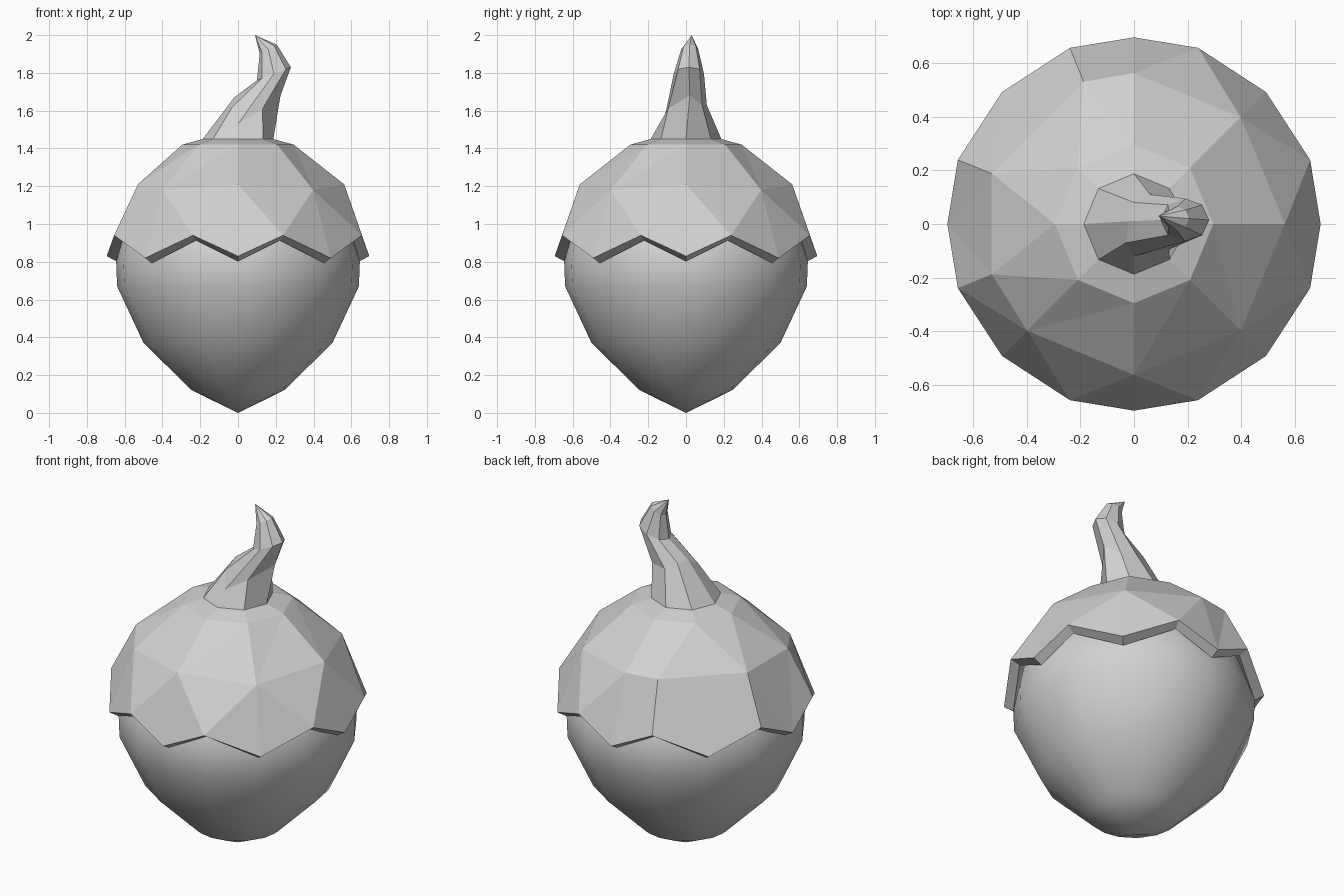
import bpy
import bmesh
from math import cos, sin, radians
from mathutils import Vector

cube = bpy.data.objects.get("Cube")
if cube:
    bpy.data.objects.remove(cube)

GREY = (0.64, 0.64, 0.64, 1)
grey = bpy.data.materials.new("plain grey")
grey.use_nodes = True
grey.diffuse_color = GREY
grey.node_tree.nodes["Principled BSDF"].inputs["Base Color"].default_value = GREY

EIGHTHS = [45 * i for i in range(8)]
# Sixteen directions: the eighths plus a zigzag peak after each
SIXTEENTHS = [a for e in EIGHTHS for a in (e, e + (20 if e % 90 == 0 else 25))]


def polar(angle, radius, z):
    a = radians(angle)
    return Vector((radius * cos(a), radius * sin(a), z))


def add_ring(bm, points):
    return [bm.verts.new(p) for p in points]


def bridge(bm, low, high):
    """Quads between two rings with the same number of points."""
    n = len(low)
    for i in range(n):
        j = (i + 1) % n
        bm.faces.new((low[i], low[j], high[j], high[i]))


def fan(bm, ring, tip):
    for i in range(len(ring)):
        bm.faces.new((ring[i], ring[(i + 1) % len(ring)], tip))


def zip_rings(bm, low, low_angles, high, high_angles):
    """Triangles between rings of different counts, walking round by angle."""
    la, ha = low_angles + [360], high_angles + [360]
    i = j = 0
    while i < len(low) or j < len(high):
        a, b = low[i % len(low)], high[j % len(high)]
        step_high = j < len(high) and (i == len(low) or ha[j + 1] <= la[i + 1] + 1)
        if step_high:
            j += 1
            bm.faces.new((a, high[j % len(high)], b))
        else:
            i += 1
            bm.faces.new((a, low[i % len(low)], b))


def finish(bm, name, smooth=False):
    bmesh.ops.recalc_face_normals(bm, faces=bm.faces)
    for f in bm.faces:
        f.smooth = smooth
    mesh = bpy.data.meshes.new(name)
    bm.to_mesh(mesh)
    bm.free()
    mesh.materials.append(grey)
    obj = bpy.data.objects.new(name, mesh)
    bpy.context.collection.objects.link(obj)


# Nut: smooth sixteen-sided body with a pointed bottom
bm = bmesh.new()
profile = [(0.245, 0.12), (0.5, 0.37), (0.64, 0.67), (0.645, 0.8), (0.61, 0.97), (0.4, 1.15)]
rings = [add_ring(bm, [polar(a, r, z) for a in SIXTEENTHS]) for r, z in profile]
for low, high in zip(rings, rings[1:]):
    bridge(bm, low, high)
fan(bm, rings[0], bm.verts.new((0, 0, 0)))
fan(bm, rings[-1], bm.verts.new((0, 0, 1.2)))
finish(bm, "nut", smooth=True)

# Cap: faceted dome with a zigzag rim
bm = bmesh.new()
rim_points, lip_points, wall_points = [], [], []
for a in SIXTEENTHS:
    if a % 45:
        r, z = 0.698, 0.94
    else:
        r, z = 0.695, 0.83 if a % 90 == 0 else 0.82
    rim_points.append(polar(a, r, z))
    lip_points.append(polar(a, r - 0.05, z - 0.027))
    wall_points.append(polar(a, 0.58, 1.0))
rim = add_ring(bm, rim_points)
lip = add_ring(bm, lip_points)
bridge(bm, lip, rim)
bridge(bm, add_ring(bm, wall_points), lip)

shoulder_angles = [0, 45, 90, 109.5, 160.5, 199.5, 225, 270, 315]
shoulder = add_ring(bm, [polar(a, 0.562, 1.18 if a % 90 == 45 else 1.21)
                         for a in shoulder_angles])
crown = add_ring(bm, [polar(a, 0.295, 1.42) for a in EIGHTHS])
zip_rings(bm, rim, SIXTEENTHS, shoulder, shoulder_angles)
zip_rings(bm, shoulder, shoulder_angles, crown, EIGHTHS)
top = add_ring(bm, [polar(a, 0.187, 1.45) for a in EIGHTHS])
bridge(bm, crown, top)
finish(bm, "cap")


# Stem: eight-sided crooked taper with an uneven knuckle
def tilted_ring(left, right, depth, y):
    """Ring spanning left to right (x, z), with a half depth along y."""
    a, b = Vector((left[0], y, left[1])), Vector((right[0], y, right[1]))
    return [(a + b) / 2 + (b - a) / 2 * cos(radians(t))
            + Vector((0, depth * sin(radians(t)), 0)) for t in EIGHTHS]


knuckle = [(0.225, 0.02, 1.68), (0.16, 0.085, 1.63), (0.06, 0.11, 1.63), (0, 0.08, 1.67),
           (-0.02, 0.01, 1.67), (-0.03, -0.07, 1.62), (0, -0.12, 1.53), (0.13, -0.095, 1.61)]
bm = bmesh.new()
rings = [add_ring(bm, points) for points in (
    [polar(a, 0.187, 1.45) for a in EIGHTHS],
    knuckle,
    tilted_ring((0.10, 1.76), (0.28, 1.83), 0.08, 0.015),
    tilted_ring((0.115, 1.9), (0.205, 1.95), 0.045, 0.02))]
for low, high in zip(rings, rings[1:]):
    bridge(bm, low, high)
fan(bm, rings[-1], bm.verts.new((0.09, 0.03, 2.0)))
finish(bm, "stem")
